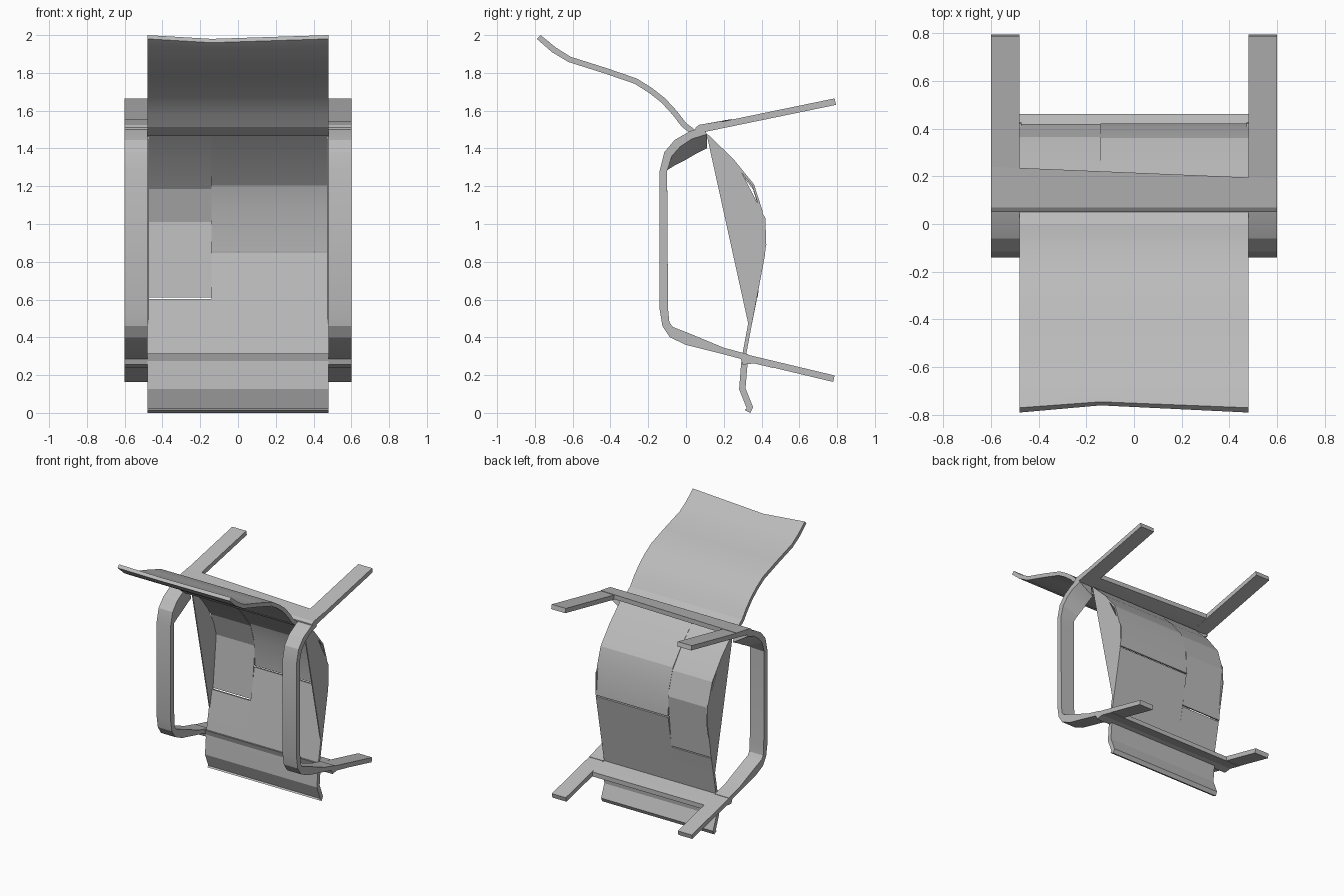
import bpy, bmesh, math
from mathutils import Vector

cube = bpy.data.objects.get("Cube")
if cube:
    bpy.data.objects.remove(cube, do_unlink=True)

grey = bpy.data.materials.new("plain grey")
grey.use_nodes = True
GREY = (0.5, 0.5, 0.5, 1)
grey.diffuse_color = GREY
grey.node_tree.nodes["Principled BSDF"].inputs["Base Color"].default_value = GREY


def thicken(path, t):
    """Offset a (y, z) path sideways by t."""
    out = []
    for i, p in enumerate(path):
        a = Vector(path[max(i - 1, 0)])
        b = Vector(path[min(i + 1, len(path) - 1)])
        d = (b - a).normalized()
        out.append((p[0] - d.y * t, p[1] + d.x * t))
    return out


def sheet(name, columns):
    """Closed sheet lofted over x; each column is (x, path, back_path)."""
    bm = bmesh.new()
    rings = []
    for x, path, back in columns:
        rings.append([[bm.verts.new((x, y, z)) for y, z in side] for side in (path, back)])
    n = len(columns[0][1])
    for (a, b), (c, d) in zip(rings, rings[1:]):
        loop_a, loop_c = a + b[::-1], c + d[::-1]
        for i in range(2 * n):
            j = (i + 1) % (2 * n)
            bm.faces.new((loop_a[i], loop_a[j], loop_c[j], loop_c[i]))
    for a, b in (rings[0], rings[-1]):
        for i in range(n - 1):
            bm.faces.new((a[i], a[i + 1], b[i + 1], b[i]))
    bmesh.ops.recalc_face_normals(bm, faces=bm.faces)
    mesh = bpy.data.meshes.new(name)
    bm.to_mesh(mesh)
    bm.free()
    mesh.materials.append(grey)
    obj = bpy.data.objects.new(name, mesh)
    bpy.context.collection.objects.link(obj)
    bpy.ops.object.select_all(action="DESELECT")
    obj.select_set(True)
    bpy.context.view_layer.objects.active = obj
    bpy.ops.object.shade_smooth_by_angle(angle=math.radians(15))
    return obj


def strip(name, x0, x1, path, t):
    back = thicken(path, t)
    return sheet(name, [(x0, path, back), (x1, path, back)])


IN, OUT, SPLIT = 0.48, 0.6, -0.14

# Upper panel with a shallow notch in its free edge
top = [(0.06, 1.49), (0, 1.535), (-0.05, 1.6), (-0.11, 1.665), (-0.18, 1.72), (-0.26, 1.77),
       (-0.42, 1.825), (-0.61, 1.885), (-0.69, 1.935), (-0.77, 2)]
under = thicken(top, 0.03)
under[-2:] = [(-0.71, 1.91), (-0.79, 1.98)]
notched = top[:-1] + [(-0.745, 1.98)]
notched_under = under[:-1] + [(-0.76, 1.96)]
sheet("upper_panel", [(-IN, top, under), (SPLIT, notched, notched_under), (IN, top, under)])

# Curved middle panel, two halves each divided by a thin slit
left_edge = [(0.115, 1.475), (0.25, 1.34), (0.365, 1.19), (0.42, 1.01), (0.38, 0.61)]
right_edge = [(0.115, 1.475), (0.25, 1.345), (0.36, 1.21), (0.405, 1.07), (0.422, 0.855)]
foot = [(0.345, 0.45), (0.315, 0.29)]
strip("panel_narrow_upper", -IN, SPLIT, left_edge, -0.012)
strip("panel_narrow_lower", -IN, SPLIT, [(0.375, 0.6)] + foot, -0.02)
strip("panel_wide_upper", SPLIT, IN, right_edge, -0.012)
strip("panel_wide_lower", SPLIT, IN, [(0.42, 0.845)] + foot, -0.02)

# Lower lip
strip("lower_lip", -IN, IN, [(0.33, 0.3), (0.325, 0.25), (0.315, 0.13), (0.355, 0.03), (0.34, 0)], -0.034)

# Cross strips joining the two sides
front_top, front_under = [(0.07, 1.525), (0.05, 1.51)], [(0.07, 1.48), (0.05, 1.48)]
sheet("upper_cross_strip", [
    (-OUT, [(0.24, 1.555)] + front_top, [(0.24, 1.52)] + front_under),
    (OUT, [(0.19, 1.545)] + front_top, [(0.19, 1.51)] + front_under)])
sheet("lower_cross_strip", [
    (x, [(0.28, 0.315), (0.36, 0.298), (0.46, 0.273)], [(0.3, 0.255), (0.36, 0.262), (0.46, 0.238)])
    for x in (-OUT, OUT)])

# Arm loops, side gussets and legs on both sides
loop_outer = [(0.09, 1.515), (0.02, 1.49), (-0.06, 1.445), (-0.115, 1.38), (-0.14, 1.28),
              (-0.14, 0.55), (-0.125, 0.46), (-0.085, 0.4), (0, 0.36), (0.2, 0.31), (0.33, 0.275)]
loop_inner = [(0.11, 1.475), (0.03, 1.45), (-0.03, 1.41), (-0.075, 1.36), (-0.1, 1.28),
              (-0.095, 0.55), (-0.088, 0.48), (-0.07, 0.455), (0.02, 0.42), (0.2, 0.345), (0.33, 0.31)]
loop_low = [(0.11, 1.4), (0.05, 1.37), (-0.01, 1.335), (-0.06, 1.31), (-0.1, 1.285)] + loop_inner[5:]
chord = [(0.11 + 0.22 * k / 5, 1.47 - k / 5) for k in range(6)]
curve = [(0.115, 1.475), (0.28, 1.3), (0.42, 1.03), (0.425, 0.89), (0.385, 0.67), (0.345, 0.45)]
for side, s in (("left", 1), ("right", -1)):
    sheet(side + "_arm_loop", [(s * IN, loop_outer, loop_low), (s * OUT, loop_outer, loop_inner)])
    sheet(side + "_gusset", [(s * (IN - 0.008), chord, curve), (s * IN, chord, curve)])
    strip(side + "_upper_leg", s * IN, s * OUT, [(0.06, 1.515), (0.787, 1.665)], -0.035)
    strip(side + "_lower_leg", s * IN, s * OUT, [(0.33, 0.307), (0.787, 0.198)], -0.035)
